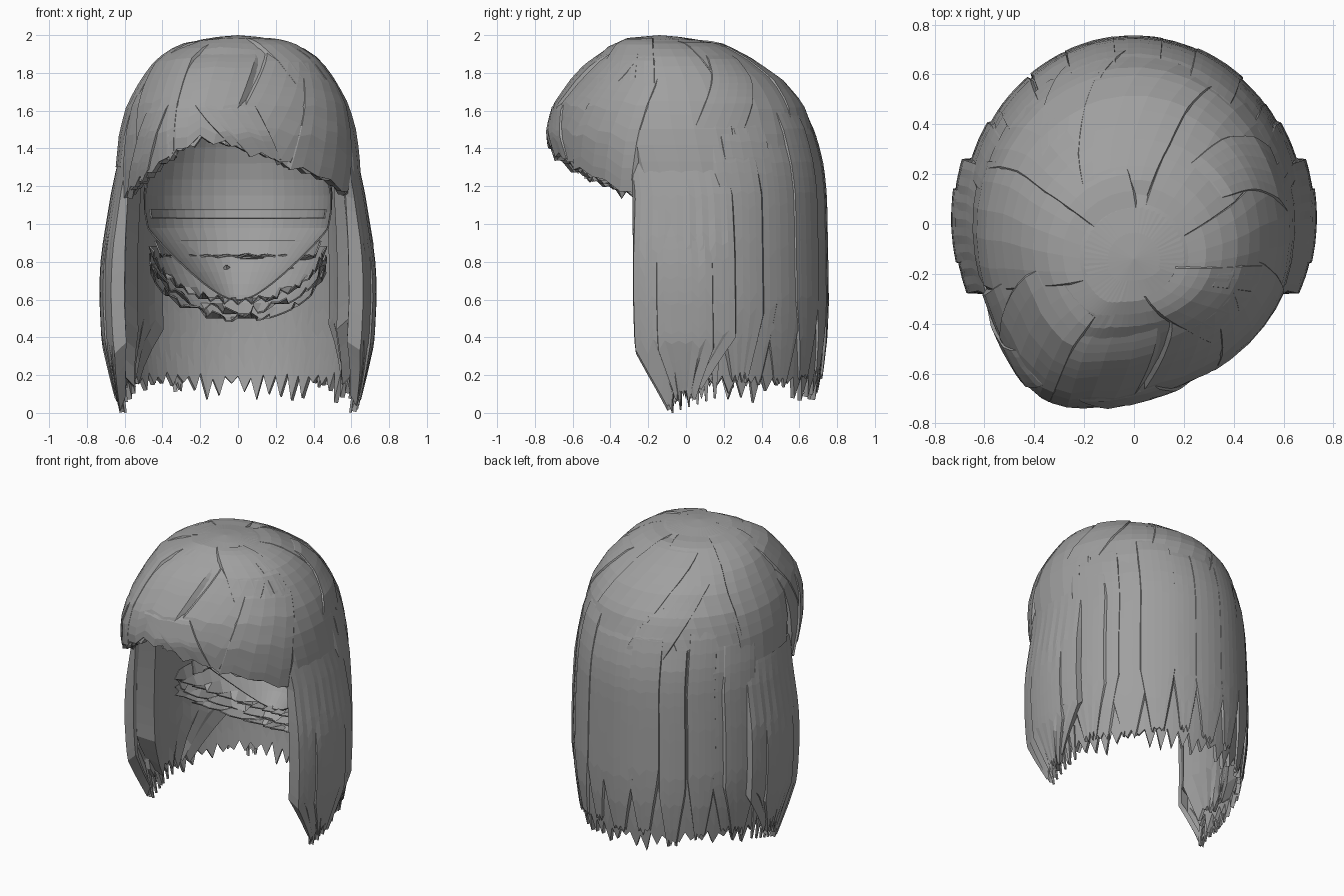
import bpy, bmesh, random
from math import sin, cos, radians
from mathutils import Vector, Matrix

random.seed(7)
if "Cube" in bpy.data.objects:
    bpy.data.objects.remove(bpy.data.objects["Cube"])

grey = bpy.data.materials.new("hair_grey")
grey.use_nodes = True
grey.diffuse_color = (0.35, 0.35, 0.35, 1)
grey.node_tree.nodes["Principled BSDF"].inputs["Base Color"].default_value = grey.diffuse_color

# Head outline from crown to tips: height, half width, front y, back y
ROWS = [(2.0, 0, -.14, -.14), (1.985, .17, -.31, .03), (1.94, .31, -.41, .19),
        (1.86, .43, -.5, .34), (1.75, .51, -.6, .5), (1.62, .58, -.69, .61),
        (1.47, .62, -.73, .675), (1.3, .64, -.72, .715), (1.15, .645, -.69, .73),
        (.9, .66, -.69, .735), (.6, .665, -.69, .74), (.4, .655, -.68, .735),
        (.2, .63, -.65, .715), (0, .6, -.6, .68)]


def mix(a, b, t):
    return a + (b - a) * t


def row_at(z):
    """Position along the outline for a height."""
    for i in range(len(ROWS) - 1):
        hi, lo = ROWS[i][0], ROWS[i + 1][0]
        if z >= lo:
            return i + (hi - z) / (hi - lo)
    return len(ROWS) - 1


def surface(angle, p, off):
    """Point on the hair surface; angle 0 is the front, 90 the left side."""
    i = min(int(p), len(ROWS) - 2)
    z, rx, yf, yb = (mix(a, b, p - i) for a, b in zip(ROWS[i], ROWS[i + 1]))
    s, c = sin(radians(angle)), cos(radians(angle))
    x = rx * s - 0.2 * max(c, 0) ** 4 * rx / 0.65
    pt = Vector((x, (yf + yb) / 2 - (yb - yf) / 2 * c, z))
    out = Vector((pt.x, pt.y, max(0, z - 1.1)))
    return pt + out.normalized() * off if out.length else pt


def fringe_hem(angle):
    return 1.47 - 0.3 * min(1, abs(angle) / 65) ** (1.2 if angle > 0 else .9)


def side_hem(angle):
    return .1 + .0025 * max(0, abs(angle) - 66)


def finish(name, bm, thick=0.0):
    mesh = bpy.data.meshes.new(name)
    bm.to_mesh(mesh)
    bm.free()
    mesh.materials.append(grey)
    ob = bpy.data.objects.new(name, mesh)
    bpy.context.collection.objects.link(ob)
    if thick:
        mod = ob.modifiers.new("thickness", "SOLIDIFY")
        mod.thickness, mod.offset = thick, -1


LOCK = [0, .05, .2, .4, .6, .8, .95, 1]


def patch(name, top, bottom, z0, z1, off=0.0, us=LOCK, nv=12, jag=0.0,
          tip=None, ease=0.25, tuck=True, thick=0.02):
    """Sheet of hair between two angle spans; z1 is a height or a hem rule."""
    bm = bmesh.new()
    grid = []
    for k, u in enumerate(us):
        a_end = mix(*bottom, u)
        hem = z1(a_end) if callable(z1) else z1
        hem -= jag * (random.uniform(.35, 1) if k % 2 else random.uniform(0, .25))
        p0, p1 = row_at(z0), row_at(max(hem, 0))
        col = []
        for j in range(nv + 1):
            v = j / nv
            a = mix(mix(*top, u), a_end, v)
            tail = max(0, (v - .75) / .25)
            if tip is not None:
                a = mix(a, tip, .62 * tail)
            rise = off
            if tuck:
                rise *= min(1, v / ease) * (1 - .4 * tail)
                if u in (0, 1):
                    rise = -.006
            col.append(bm.verts.new(surface(a, mix(p0, p1, v), rise)))
        grid.append(col)
    for a, b in zip(grid, grid[1:]):
        for j in range(nv):
            bm.faces.new((a[j], a[j + 1], b[j + 1], b[j]))
    bmesh.ops.remove_doubles(bm, verts=bm.verts, dist=1e-5)
    finish(name, bm, thick)


def steps(n):
    return [i / n for i in range(n + 1)]


# Base shells: fringe over the forehead, long curtain round the back
patch("fringe_shell", (-70, 70), (-68, 68), 2, fringe_hem, us=steps(36), jag=.04,
      tuck=False, thick=.05)
patch("back_curtain", (68, 292), (78, 282), 2, .22, us=steps(64), nv=20, jag=.17,
      tuck=False, thick=.025)

# Fringe locks, swept sideways from the parting
for i, (t0, t1, b0, b1, z0, off) in enumerate([
        (-75, -38, -67, -40, 1.8, .016), (-85, -15, -46, -14, 1.95, .022),
        (-35, 30, -20, 12, 1.9, .02), (35, 75, 9, 36, 1.94, .014),
        (50, 85, 33, 66, 1.86, .016), (-44, -20, -62, -36, 1.68, .028),
        (-10, 22, 12, 32, 1.66, .022)]):
    patch(f"fringe_lock_{i + 1}", (t0, t1), (b0, b1), z0, fringe_hem, off, jag=.05, thick=.03)

# Broad crown slabs laid around the parting
for i, (t0, t1, b0, b1, z0, z1, off) in enumerate([
        (-130, -60, -112, -72, 1.97, 1.3, .014), (-185, -125, -150, -108, 1.975, 1.45, .018),
        (165, 225, 145, 190, 1.96, 1.5, .02), (110, 170, 112, 150, 1.97, 1.4, .014),
        (60, 115, 70, 115, 1.97, 1.25, .014), (25, 80, 45, 80, 1.985, 1.6, .014),
        (205, 235, 178, 204, 1.85, 1.35, .018), (120, 150, 95, 120, 1.9, 1.5, .022)]):
    patch(f"crown_slab_{i + 1}", (t0, t1), (b0, b1), z0, z1, off, ease=.12, thick=0)

# Long tapering plates down the back
for i in range(9):
    mid = 118 + i * 15.5
    half = random.uniform(7, 12)
    span = (mid - half, mid + half)
    patch(f"back_lock_{i + 1}", span, span, random.uniform(1.55, 1.8),
          random.uniform(.16, .28), random.uniform(.008, .02), nv=16, jag=.06, tip=mid)

# Heavy side locks hanging in front of the ears, with thick inner layers
for side, s, inner_end in (("left", 1, 124), ("right", -1, 140)):
    for part, a0, a1, z0, hem, off, n in (("main", 64.5, 110, 1.32, side_hem, .06, 18),
                                          ("outer", 74, 101, 1.25, .16, .069, 10),
                                          ("rear", 100, 124, 1.6, .22, .025, 8)):
        span = (a0, a1) if s > 0 else (-a1, -a0)
        patch(f"{side}_{part}_side_lock", span, span, z0, hem, off, us=steps(n), nv=20,
              jag=.13, tip=s * (a0 * .55 + a1 * .45), ease=.42, thick=.03)
    span = (68, inner_end) if s > 0 else (-inner_end, -68)
    patch(f"{side}_inner_layer", span, span, 1.4, .24, -.09, us=steps(12), jag=.1,
          tip=s * 92, ease=.15, thick=.02)
    # loose wisps at the tips
    for k in range(6):
        a = s * (80 + 4 * k)
        patch(f"{side}_wisp_{k + 1}", (a - 2, a + 2), (a - .4, a + .4), .3,
              .015 * k, .01, us=[0, .5, 1], nv=4, tuck=False, thick=.012)


def scalp(name, scale, cuts, jag=0.0, pinch=0.0):
    """Slice of the inner head form; each cut keeps the side its normal faces."""
    bm = bmesh.new()
    bmesh.ops.create_uvsphere(bm, u_segments=48, v_segments=24, radius=1)
    size = Matrix.Diagonal((.5 * scale, .58 * scale, .67 * scale, 1))
    bm.transform(Matrix.Translation((0, .07, 1.15)) @ size)
    for point, normal in cuts:
        geom = bm.verts[:] + bm.edges[:] + bm.faces[:]
        bmesh.ops.bisect_plane(bm, geom=geom, plane_co=point, plane_no=normal, clear_inner=True)
    for v in bm.verts:
        v.co.x *= 1 - pinch * max(0, .97 - v.co.z)
    if jag:
        rim = [v for v in bm.verts if v.is_boundary and v.co.z < .86]
        rim.sort(key=lambda v: v.co.x)
        for v in rim[::2]:
            v.co += Vector((0, -.9, .4)) * random.uniform(.4, 1) * jag
    finish(name, bm, .008)


# Inner scalp cap, open at the face, with ragged nape hair and bands inside
UP, DOWN, BACK = (0, 0, 1), (0, 0, -1), (0, 1, 0)
scalp("inner_scalp", 1, [((0, 0, 1.14), (0, 1.4, 1))], pinch=1.2)
for i, (scale, low, high) in enumerate([(1.03, .83, .88), (1.08, .77, .8), (1.12, .72, .74)]):
    scalp(f"nape_strands_{i + 1}", scale, [((0, 0, low), (0, .67, 1)), ((0, .02, 0), BACK),
                                           ((0, 0, high), DOWN)], jag=.12)
for i, (lo, hi) in enumerate([(.82, .91), (1.03, 1.08)]):
    scalp(f"inner_band_{i + 1}", .96 - .01 * i,
          [((0, 0, lo), UP), ((0, 0, hi), DOWN), ((0, .12, 0), BACK)], jag=.05)
